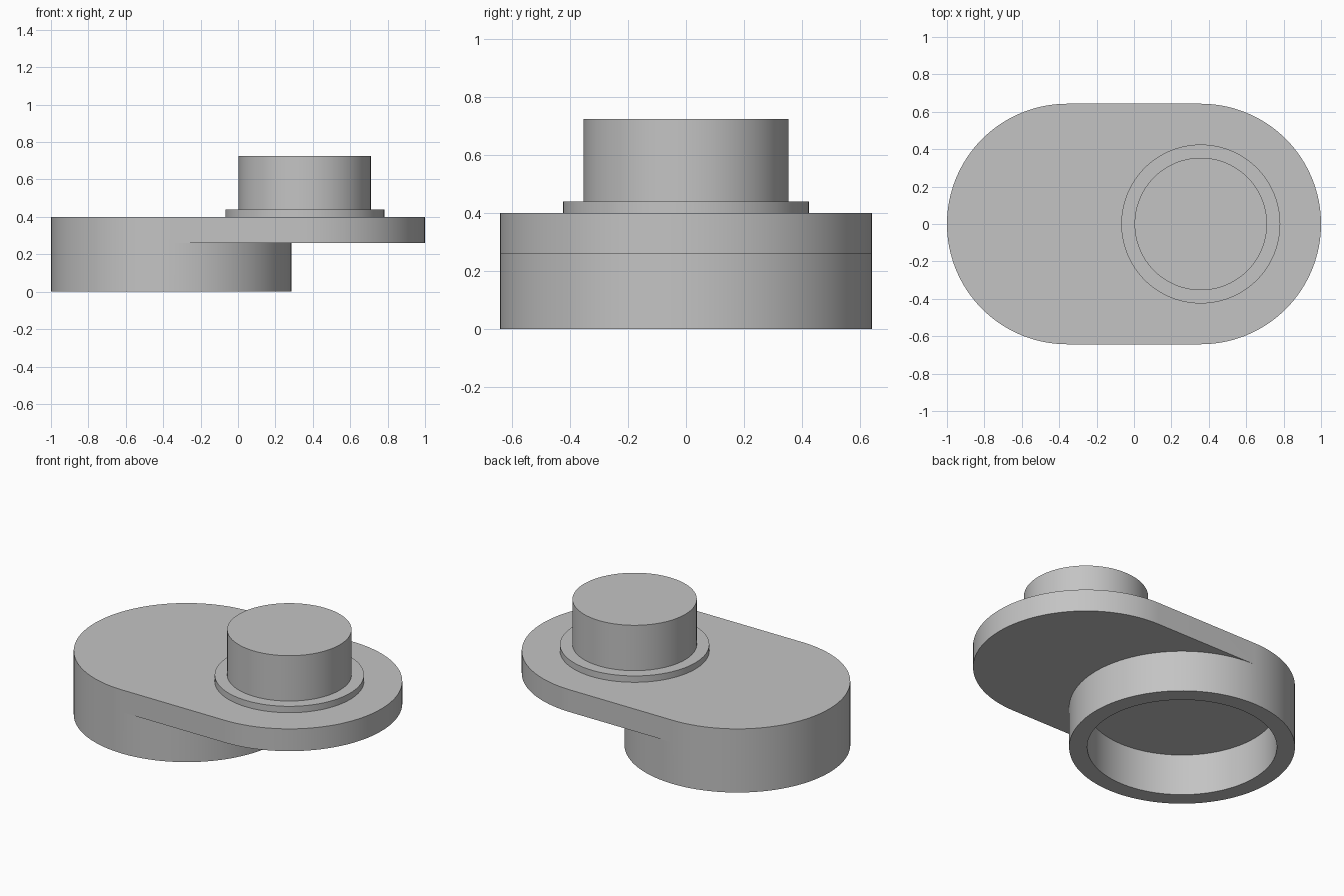
import bpy
import bmesh
from math import cos, sin, pi

cube = bpy.data.objects.get("Cube")
if cube:
    bpy.data.objects.remove(cube, do_unlink=True)

N = 128                      # segments in a full circle
OFFSET = 0.357               # distance of each round end from the centre
R_OUT, R_BORE = 0.643, 0.54
R_FLANGE, R_BOSS = 0.425, 0.354
Z_PLATE, Z_TOP, Z_FLANGE, Z_BOSS = 0.26, 0.40, 0.44, 0.725

grey = bpy.data.materials.new("plain grey")
grey.use_nodes = True
colour = (0.55, 0.55, 0.55, 1)
grey.diffuse_color = colour
grey.node_tree.nodes["Principled BSDF"].inputs["Base Color"].default_value = colour


def arc(bm, cx, radius, z, first=0, count=N):
    """Vertices along a circle, counted in steps from the +x direction."""
    return [bm.verts.new((cx + radius * cos(2 * pi * i / N),
                          radius * sin(2 * pi * i / N), z))
            for i in range(first, first + count)]


def bridge(bm, a, b):
    """Quads between two closed loops of equal length."""
    for i in range(len(a)):
        j = (i + 1) % len(a)
        bm.faces.new((a[i], a[j], b[j], b[i]))


def finish(bm, name):
    bmesh.ops.recalc_face_normals(bm, faces=bm.faces)
    mesh = bpy.data.meshes.new(name)
    bm.to_mesh(mesh)
    bm.free()
    mesh.materials.append(grey)
    obj = bpy.data.objects.new(name, mesh)
    bpy.context.collection.objects.link(obj)
    bpy.ops.object.select_all(action='DESELECT')
    obj.select_set(True)
    bpy.context.view_layer.objects.active = obj
    bpy.ops.object.shade_smooth_by_angle(angle=pi / 6)
    return obj


def disc(name, radius, z0, z1):
    bm = bmesh.new()
    low, high = (arc(bm, OFFSET, radius, z) for z in (z0, z1))
    bridge(bm, low, high)
    bm.faces.new(low)
    bm.faces.new(high)
    finish(bm, name)


# Body: round-ended plate in one piece with the hollow socket under its right end
bm = bmesh.new()
q, h = N // 4, N // 2
rim = arc(bm, -OFFSET, R_OUT, Z_PLATE)              # socket top, outside
foot = arc(bm, -OFFSET, R_OUT, 0)
bore_foot = arc(bm, -OFFSET, R_BORE, 0)
bore_top = arc(bm, -OFFSET, R_BORE, Z_PLATE)
overhang = arc(bm, OFFSET, R_OUT, Z_PLATE, -q, h + 1)
bridge(bm, rim, foot)
bridge(bm, foot, bore_foot)
bridge(bm, bore_foot, bore_top)
bm.faces.new(bore_top)                              # bore ceiling
inner_side = rim[-q:] + rim[:q + 1]                 # half facing the overhang
bm.faces.new(overhang + inner_side[::-1])           # underside of the overhang
top = (arc(bm, OFFSET, R_OUT, Z_TOP, -q, h + 1)
       + arc(bm, -OFFSET, R_OUT, Z_TOP, q, h + 1))
bridge(bm, overhang + rim[q:q + h + 1], top)
bm.faces.new(top)
finish(bm, "offset_body")

# Stepped boss on the left end
disc("boss_flange", R_FLANGE, Z_TOP, Z_FLANGE)
disc("boss", R_BOSS, Z_FLANGE, Z_BOSS)
